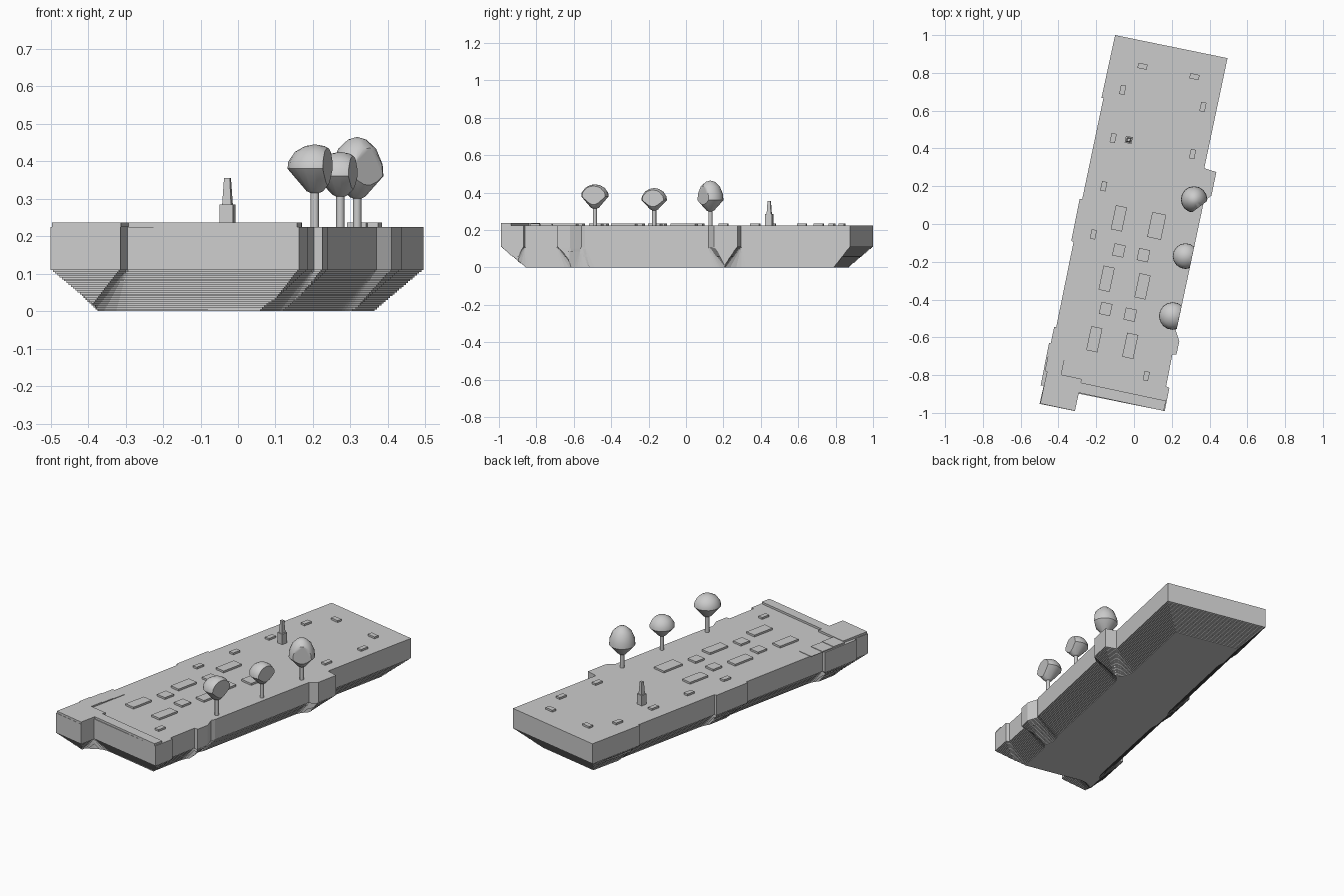
import bpy
import bmesh
import math
from mathutils import Matrix, Vector, geometry

TILT = math.radians(-12)
TOP = 0.225      # height of the main deck
WAIST = 0.11     # height where the stepped underside begins
STEPS = 22

cube = bpy.data.objects.get("Cube")
if cube:
    bpy.data.objects.remove(cube, do_unlink=True)

grey = bpy.data.materials.new("stone_grey")
grey.use_nodes = True
colour = (0.6, 0.6, 0.6, 1.0)
grey.diffuse_color = colour
grey.node_tree.nodes["Principled BSDF"].inputs["Base Color"].default_value = colour

# Clockwise plan of the slab, with its jogs, bay and front tab
OUTLINE = [Vector(p) for p in (
    (-.10, 1), (.495, .878), (.372, .295), (.436, .275), (.41, .15), (.37, .12),
    (.23, -.54), (.22, -.56), (.24, -.62), (.225, -.69), (.203, -.69), (.17, -.86),
    (.187, -.868), (.163, -.99), (-.295, -.898), (-.314, -.99), (-.5, -.952),
    (-.478, -.856), (-.494, -.855), (-.45, -.63), (-.43, -.635), (-.32, -.095),
    (-.332, -.09), (-.288, .132), (-.274, .132), (-.162, .666), (-.172, .668))]
EDGES = list(zip(OUTLINE, OUTLINE[1:] + OUTLINE[:1]))


def finish(name, bm, smooth=False):
    """Turn a bmesh into a named grey object."""
    bmesh.ops.recalc_face_normals(bm, faces=bm.faces)
    mesh = bpy.data.meshes.new(name)
    bm.to_mesh(mesh)
    bm.free()
    mesh.materials.append(grey)
    obj = bpy.data.objects.new(name, mesh)
    bpy.context.collection.objects.link(obj)
    if smooth:
        bpy.ops.object.select_all(action='DESELECT')
        obj.select_set(True)
        bpy.context.view_layer.objects.active = obj
        bpy.ops.object.shade_smooth_by_angle(angle=math.radians(35))
    return obj


def edge_distance(p):
    best = 9.0
    for a, b in EDGES:
        t = max(0, min(1, (p - a).dot(b - a) / (b - a).length_squared))
        best = min(best, (p - a - (b - a) * t).length)
    return best


def inside(p):
    hit = False
    for a, b in EDGES:
        if (a.y > p.y) != (b.y > p.y):
            if p.x < a.x + (b.x - a.x) * (p.y - a.y) / (b.y - a.y):
                hit = not hit
    return hit


def inset_loop(d):
    """Offset the outline inward, with arcs around the inner corners."""
    loop = []
    for i, p in enumerate(OUTLINE):
        before = (p - OUTLINE[i - 1]).normalized()
        after = (OUTLINE[(i + 1) % len(OUTLINE)] - p).normalized()
        n1, n2 = Vector((before.y, -before.x)), Vector((after.y, -after.x))
        turn = before.x * after.y - before.y * after.x
        if turn > 0 and d > 0:
            for k in range(7):
                loop.append(p + n1.lerp(n2, k / 6).normalized() * d)
        elif d > 0:
            loop += [p + n1 * d, p + n2 * d]
        else:
            loop.append(p.copy())
    return loop


def add_layer(bm, d, low, high):
    """Add a prism whose plan is the outline shrunk by d."""
    loop = inset_loop(d)
    count = len(loop)
    links = [(i, (i + 1) % count) for i in range(count)]
    points, _, tris = geometry.delaunay_2d_cdt(loop, links, [], 0, 1e-5)[:3]
    layer = bmesh.new()
    verts = [layer.verts.new((p.x, p.y, low)) for p in points]
    for tri in tris:
        mid = sum((points[i] for i in tri), Vector((0, 0))) / len(tri)
        if inside(mid) and (d == 0 or edge_distance(mid) > d - 0.0012):
            layer.faces.new([verts[i] for i in tri])
    loose = [v for v in layer.verts if not v.link_faces]
    bmesh.ops.delete(layer, geom=loose, context='VERTS')
    grown = bmesh.ops.extrude_face_region(layer, geom=layer.faces[:], use_keep_orig=True)
    moved = [g for g in grown["geom"] if isinstance(g, bmesh.types.BMVert)]
    bmesh.ops.translate(layer, verts=moved, vec=(0, 0, high - low))
    bmesh.ops.recalc_face_normals(layer, faces=layer.faces)
    temp = bpy.data.meshes.new("layer")
    layer.to_mesh(temp)
    layer.free()
    bm.from_mesh(temp)
    bpy.data.meshes.remove(temp)


def add_box(bm, x, y, low, high, width, length, taper=1.0):
    """Add an upright box turned to the slab's direction."""
    place = Matrix.Translation((x, y, low)) @ Matrix.Rotation(TILT, 4, 'Z')
    size = Matrix.Diagonal((width, length, high - low, 1))
    made = bmesh.ops.create_cube(bm, size=1, matrix=Matrix.Translation((0, 0, .5)))
    for v in made["verts"]:
        if v.co.z > 0.5:
            v.co.x *= taper
            v.co.y *= taper
    bmesh.ops.transform(bm, matrix=place @ size, verts=made["verts"])


# Slab body and stepped underside
bm = bmesh.new()
add_layer(bm, 0, WAIST, TOP)
finish("slab_body", bm)
bm = bmesh.new()
rise = WAIST / STEPS
for k in range(STEPS):
    add_layer(bm, WAIST * (1 - k / STEPS), k * rise, (k + 1) * rise)
finish("stepped_underside", bm)


# Raised edging, placed along the slab's own width and length
def add_edging(name, u1, u2, v1, v2, height):
    centre = Matrix.Rotation(TILT, 2) @ Vector(((u1 + u2) / 2, (v1 + v2) / 2))
    bm = bmesh.new()
    add_box(bm, centre.x, centre.y, TOP, TOP + height, u2 - u1, v2 - v1)
    finish(name, bm)


add_edging("front_edging", -.1, .36, -.935, -.88, .012)
add_edging("front_tab_edging", -.288, -.1, -1.033, -.86, .012)
for k in range(3):
    start = -.86 + k * .08
    add_edging(f"side_edging_{k + 1}", -.3, -.211, start, start + .08, .009 - k * .003)

# Low roof blocks in two rows
long_blocks = ((-.08, .03), (-.145, -.29), (.045, -.33), (-.21, -.61), (-.02, -.645))
square_blocks = ((-.08, -.14), (.05, -.165), (-.15, -.45), (-.02, -.48))
upright_blocks = ((-.06, .71), (.365, .62), (-.11, .455), (.31, .37),
                  (-.16, .2), (-.215, -.055), (.065, -.805))
cross_blocks = ((.045, .835), (.32, .78))
for name, spots, width, length in (
        ("long_blocks", long_blocks, .06, .13), ("wide_block", ((.12, -.01),), .075, .135),
        ("square_blocks", square_blocks, .06, .065),
        ("small_blocks", upright_blocks, .028, .05), ("cross_blocks", cross_blocks, .05, .028)):
    bm = bmesh.new()
    for x, y in spots:
        add_box(bm, x, y, TOP, TOP + .011, width, length)
    finish(name, bm)

# Tower with a square base and tapering spire
bm = bmesh.new()
add_box(bm, -.028, .445, TOP, .285, .037, .037)
add_box(bm, -.028, .445, .285, .355, .024, .024, .65)
finish("tower", bm)


# Trees, with crowns trimmed flush to the slab's side
def add_tree(name, x, y, radius, low, middle, high, cut_point, cut_normal):
    bm = bmesh.new()
    bmesh.ops.create_cone(bm, cap_ends=True, segments=12, radius1=.011, radius2=.011,
                          depth=low + .02 - TOP,
                          matrix=Matrix.Translation((x, y, (low + .02 + TOP) / 2)))
    finish(name + "_trunk", bm, True)
    dome = high - middle
    profile = [(0, low), (.3, low + .01), (1, middle), (.97, middle + dome * .3),
               (.72, middle + dome * .7), (.35, middle + dome * .93), (0, high)]
    bm = bmesh.new()
    verts = [bm.verts.new((x + r * radius, y, z)) for r, z in profile]
    spine = [bm.edges.new(pair) for pair in zip(verts, verts[1:])]
    bmesh.ops.spin(bm, geom=verts + spine, cent=(x, y, 0), axis=(0, 0, 1),
                   angle=math.tau, steps=16, use_merge=True)
    bmesh.ops.remove_doubles(bm, verts=bm.verts, dist=1e-4)
    bmesh.ops.bisect_plane(bm, geom=bm.verts[:] + bm.edges[:] + bm.faces[:],
                           plane_co=cut_point, plane_no=cut_normal, clear_outer=True)
    bmesh.ops.holes_fill(bm, edges=[e for e in bm.edges if e.is_boundary])
    finish(name + "_crown", bm, True)


side_point, side_normal = (.37, .12, 0), (.978, -.208, 0)
add_tree("back_tree", .318, .13, .07, .295, .36, .465, (.372, .11, 0), (.6, -.8, 0))
add_tree("middle_tree", .273, -.17, .068, .3, .36, .425, side_point, side_normal)
add_tree("front_tree", .205, -.487, .073, .31, .38, .445, side_point, side_normal)
